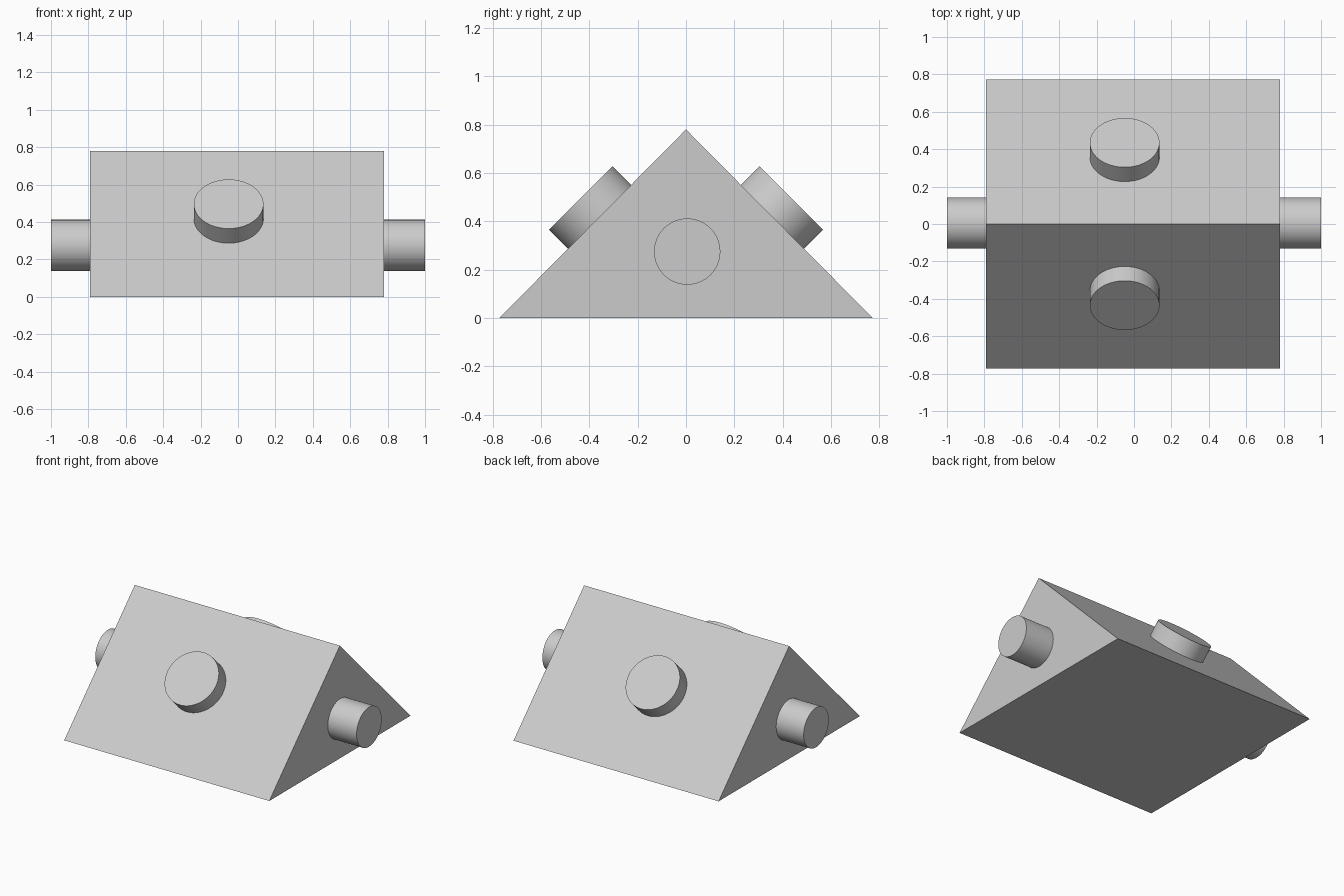
import bpy, bmesh, math
from mathutils import Vector

cube = bpy.data.objects.get("Cube")
if cube:
    bpy.data.objects.remove(cube, do_unlink=True)

grey = bpy.data.materials.new("plain grey")
colour = (0.6, 0.6, 0.6, 1)
grey.diffuse_color = colour
grey.use_nodes = True
grey.node_tree.nodes["Principled BSDF"].inputs["Base Color"].default_value = colour

LEFT, RIGHT = 0.78, -0.79      # end faces of the wedge
HALF_DEPTH, HEIGHT = 0.772, 0.78


def peg(name, start, end, radius):
    """Smooth-sided cylinder between two points."""
    start, end = Vector(start), Vector(end)
    axis = end - start
    bpy.ops.mesh.primitive_cylinder_add(
        vertices=64, radius=radius, depth=axis.length,
        location=(start + end) / 2,
        rotation=axis.to_track_quat('Z', 'Y').to_euler())
    obj = bpy.context.object
    obj.name = name
    obj.data.materials.append(grey)
    bpy.ops.object.shade_smooth_by_angle(angle=math.radians(30))


# Triangular wedge body, extruded along x
bm = bmesh.new()
profile = [(-HALF_DEPTH, 0), (HALF_DEPTH, 0), (0, HEIGHT)]
end_face = bm.faces.new([bm.verts.new((RIGHT, y, z)) for y, z in profile])
extruded = bmesh.ops.extrude_face_region(bm, geom=[end_face])["geom"]
bmesh.ops.translate(bm, vec=(LEFT - RIGHT, 0, 0),
                    verts=[v for v in extruded if isinstance(v, bmesh.types.BMVert)])
bmesh.ops.recalc_face_normals(bm, faces=bm.faces)
mesh = bpy.data.meshes.new("wedge_body")
bm.to_mesh(mesh)
bm.free()
mesh.materials.append(grey)
body = bpy.data.objects.new("wedge_body", mesh)
bpy.context.collection.objects.link(body)

# Axle stubs on both ends
peg("left_stub", (LEFT - 0.02, 0.005, 0.275), (1, 0.005, 0.275), 0.137)
peg("right_stub", (RIGHT + 0.02, 0.005, 0.275), (-1, 0.005, 0.275), 0.137)

# Round buttons standing square on the two slopes
for name, side in (("front_button", -1), ("back_button", 1)):
    peg(name, (-0.05, side * 0.345, 0.406), (-0.05, side * 0.435, 0.496), 0.186)
